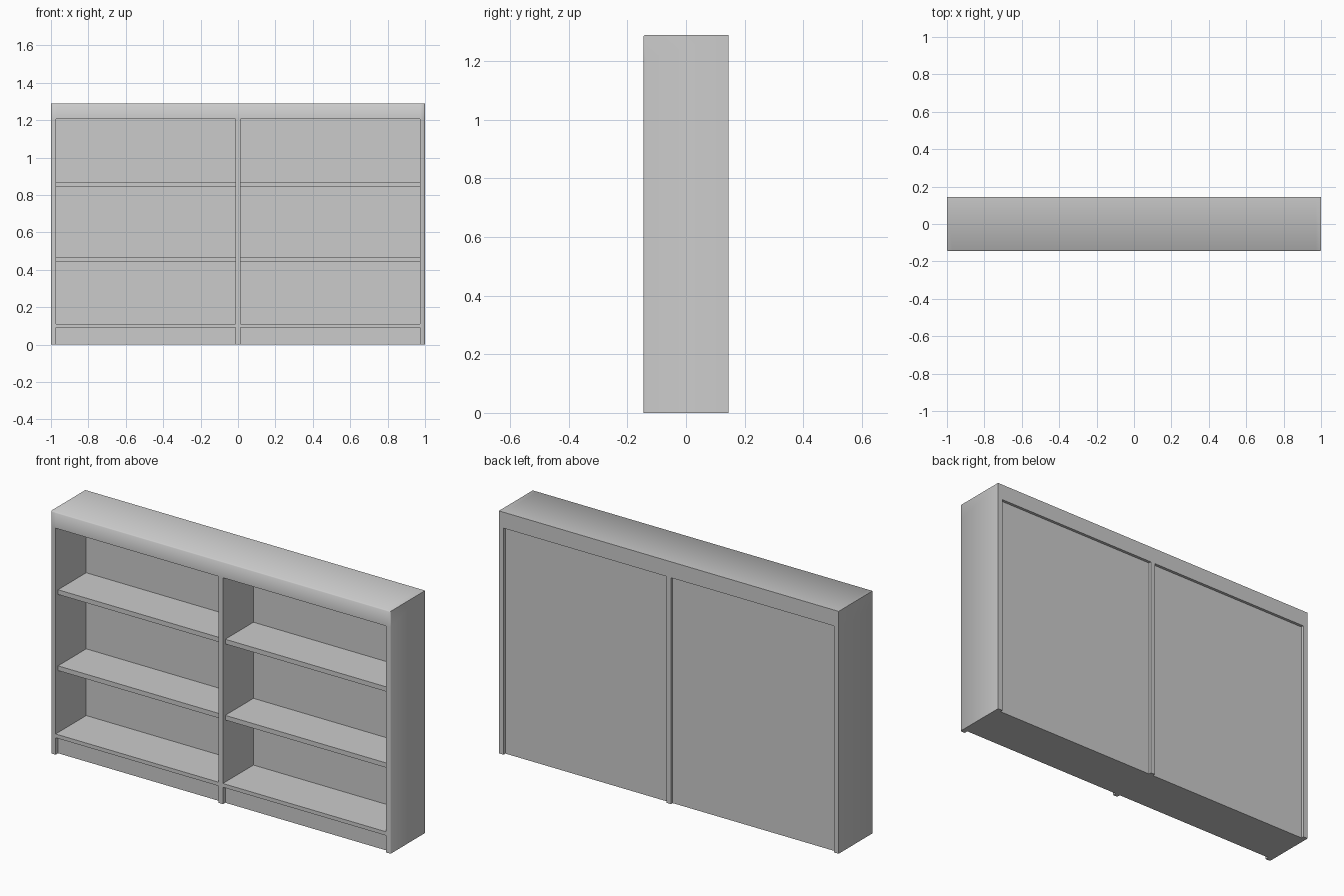
import bpy
import bmesh
from math import radians

cube = bpy.data.objects.get("Cube")
if cube:
    bpy.data.objects.remove(cube, do_unlink=True)

WIDTH, HEIGHT, DEPTH = 2.0, 1.29, 0.29
FRONT, BACK = -DEPTH / 2, DEPTH / 2
SIDE, MID = 0.028, 0.0125          # side thickness, half divider thickness
INNER = WIDTH / 2 - SIDE
HEAD = 1.205                       # underside of the top
PANEL_FRONT, PANEL_BACK = 0.112, 0.13
RECESS = 0.02

grey = bpy.data.materials.new("light_grey")
grey.use_nodes = True
COLOUR = (0.6, 0.6, 0.6, 1)
grey.diffuse_color = COLOUR
grey.node_tree.nodes["Principled BSDF"].inputs["Base Color"].default_value = COLOUR


def finish(name, bm):
    bmesh.ops.recalc_face_normals(bm, faces=bm.faces)
    mesh = bpy.data.meshes.new(name)
    bm.to_mesh(mesh)
    bm.free()
    mesh.materials.append(grey)
    obj = bpy.data.objects.new(name, mesh)
    bpy.context.collection.objects.link(obj)
    return obj


def box(name, x, y, z):
    bm = bmesh.new()
    bmesh.ops.create_cube(bm, size=1)
    for v in bm.verts:
        v.co = [r[0] if c < 0 else r[1] for c, r in zip(v.co, (x, y, z))]
    return finish(name, bm)


# Frame: sides, divider and top drawn as front cells, then extruded back
bm = bmesh.new()
columns = [-1, -INNER, -MID, MID, INNER, 1]
rows = [0, HEAD, HEIGHT]
for c in range(5):
    for r in range(2):
        if r == 1 or c % 2 == 0:
            x0, x1, z0, z1 = columns[c], columns[c + 1], rows[r], rows[r + 1]
            bm.faces.new([bm.verts.new((x, FRONT, z)) for x, z in
                          ((x0, z0), (x1, z0), (x1, z1), (x0, z1))])
bmesh.ops.remove_doubles(bm, verts=bm.verts, dist=0.0001)
grown = bmesh.ops.extrude_face_region(bm, geom=bm.faces[:], use_keep_orig=True)
for v in grown["geom"]:
    if isinstance(v, bmesh.types.BMVert):
        v.co.y = BACK
bmesh.ops.recalc_face_normals(bm, faces=bm.faces)

# Eased outer front edges
eased = [e for e in bm.edges
         if all(abs(v.co.y - FRONT) < 0.001 for v in e.verts)
         and (all(v.co.z > HEIGHT - 0.001 for v in e.verts)
              or all(v.co.x > 0.999 for v in e.verts)
              or all(v.co.x < -0.999 for v in e.verts))]
bmesh.ops.bevel(bm, geom=eased, offset=0.005, segments=1, affect='EDGES')
frame = finish("frame", bm)
bpy.ops.object.select_all(action='DESELECT')
frame.select_set(True)
bpy.context.view_layer.objects.active = frame
bpy.ops.object.shade_smooth_by_angle(angle=radians(50))

# Each bay: back panel, plinth, bottom shelf and two upper shelves
for side, x in (("right", (-INNER, -MID)), ("left", (MID, INNER))):
    box(side + "_back_panel", x, (PANEL_FRONT, PANEL_BACK), (0, HEAD))
    box(side + "_plinth", x, (FRONT + RECESS, PANEL_FRONT), (0, 0.09))
    box(side + "_bottom_shelf", x, (FRONT, PANEL_FRONT), (0.09, 0.11))
    for level, z in (("lower", 0.44), ("upper", 0.845)):
        box(f"{side}_{level}_shelf", x, (FRONT + RECESS, PANEL_FRONT), (z, z + 0.025))
